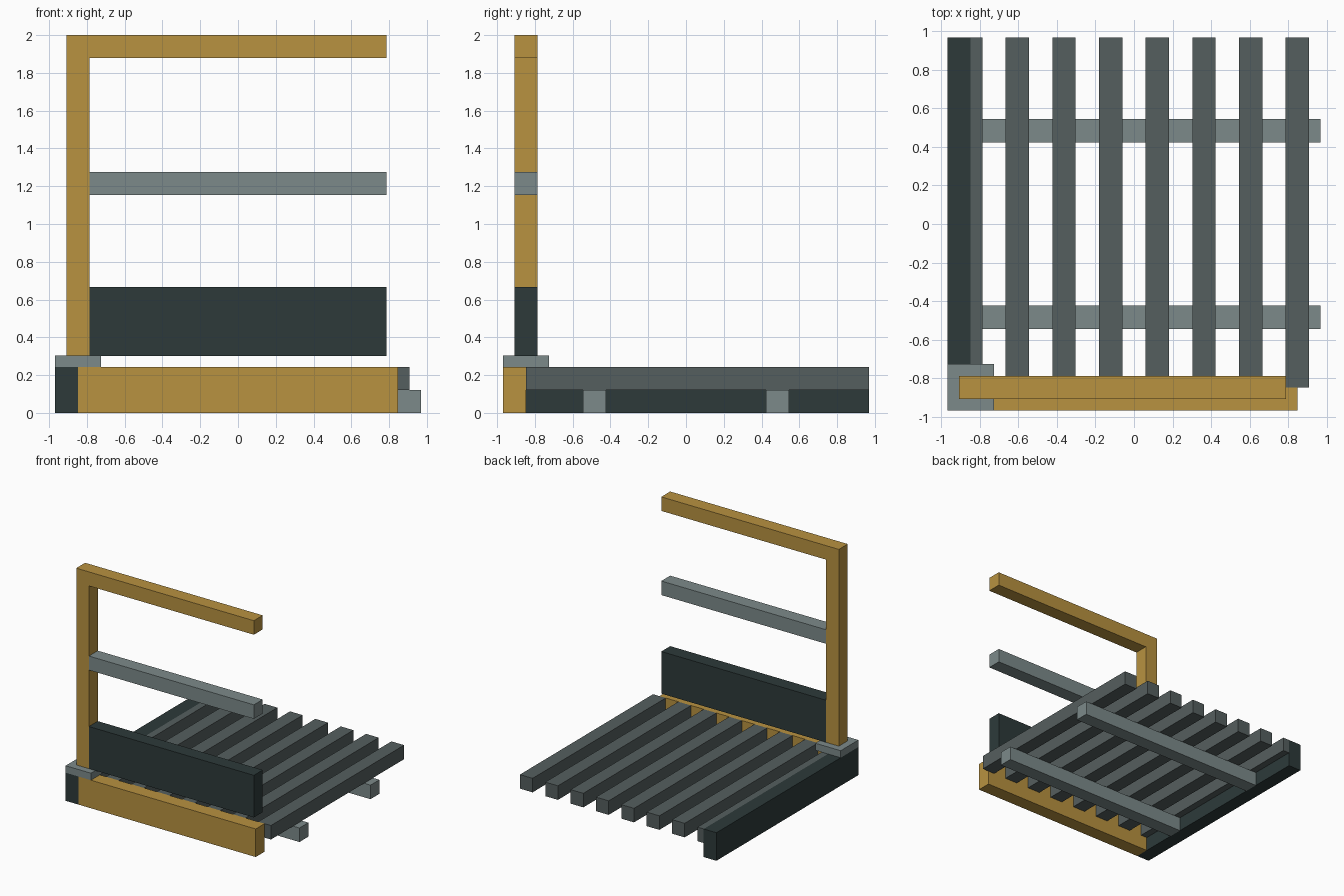
import bpy
import bmesh

if "Cube" in bpy.data.objects:
    bpy.data.objects.remove(bpy.data.objects["Cube"])


def material(name, rgb):
    m = bpy.data.materials.new(name)
    m.diffuse_color = (*rgb, 1.0)
    m.use_nodes = True
    m.node_tree.nodes["Principled BSDF"].inputs["Base Color"].default_value = m.diffuse_color
    return m


YELLOW = material("ochre yellow", (0.479, 0.287, 0.051))
LIGHT = material("light grey", (0.202, 0.254, 0.254))
MID = material("mid grey", (0.091, 0.114, 0.114))
DARK = material("dark slate", (0.026, 0.042, 0.042))


def add_object(name, bm, mat):
    bmesh.ops.recalc_face_normals(bm, faces=bm.faces)
    mesh = bpy.data.meshes.new(name)
    bm.to_mesh(mesh)
    bm.free()
    mesh.materials.append(mat)
    bpy.context.collection.objects.link(bpy.data.objects.new(name, mesh))


def box(name, x, y, z, mat):
    """Box from (min, max) ranges."""
    bm = bmesh.new()
    bmesh.ops.create_cube(bm, size=1)
    for v in bm.verts:
        v.co = [r[0] if c < 0 else r[1] for c, r in zip(v.co, (x, y, z))]
    add_object(name, bm, mat)


T = 0.121            # timber thickness
OUT = 0.968          # outer edge of the deck
IN = OUT - T         # inner face of the edge beams
DECK = 2 * T         # deck height
RAIL_Y = (-0.908, -0.787)
RAIL_X = (-0.787, 0.787)

# Edge beams
box("side_beam", (-OUT, -IN), (-OUT, OUT), (0, DECK), DARK)
box("front_beam", (-IN, IN), (-OUT, -IN), (0, DECK), YELLOW)

# Joists under the deck
for i, y in enumerate((-0.484, 0.484)):
    box(f"joist_{i + 1}", (-IN, OUT), (y - T / 2, y + T / 2), (0, T), LIGHT)

# Deck slats, the first one butting against the side beam
for i in range(8):
    x = -IN + i * 2 * IN / 7
    box(f"slat_{i + 1}", (max(x - T / 2, -IN), x + T / 2), (-IN, OUT), (T, DECK), MID)

# Corner base plate
PLATE = DECK + T / 2
box("base_plate", (-OUT, -OUT + 2 * T), (-OUT, -OUT + 2 * T), (DECK, PLATE), LIGHT)

# Post and top rail as one L-shaped profile, extruded through the rail thickness
profile = [(-0.908, PLATE), (-0.787, PLATE), (-0.787, 2 - T),
           (0.787, 2 - T), (0.787, 2), (-0.908, 2)]
bm = bmesh.new()
face = bm.faces.new([bm.verts.new((x, RAIL_Y[0], z)) for x, z in profile])
ext = bmesh.ops.extrude_face_region(bm, geom=[face], use_keep_orig=True)
for g in ext["geom"]:
    if isinstance(g, bmesh.types.BMVert):
        g.co.y = RAIL_Y[1]
add_object("post_and_top_rail", bm, YELLOW)

# Middle rail and toe board
box("middle_rail", RAIL_X, RAIL_Y, (1.153, 1.274), LIGHT)
box("toe_board", RAIL_X, RAIL_Y, (PLATE, 0.666), DARK)
